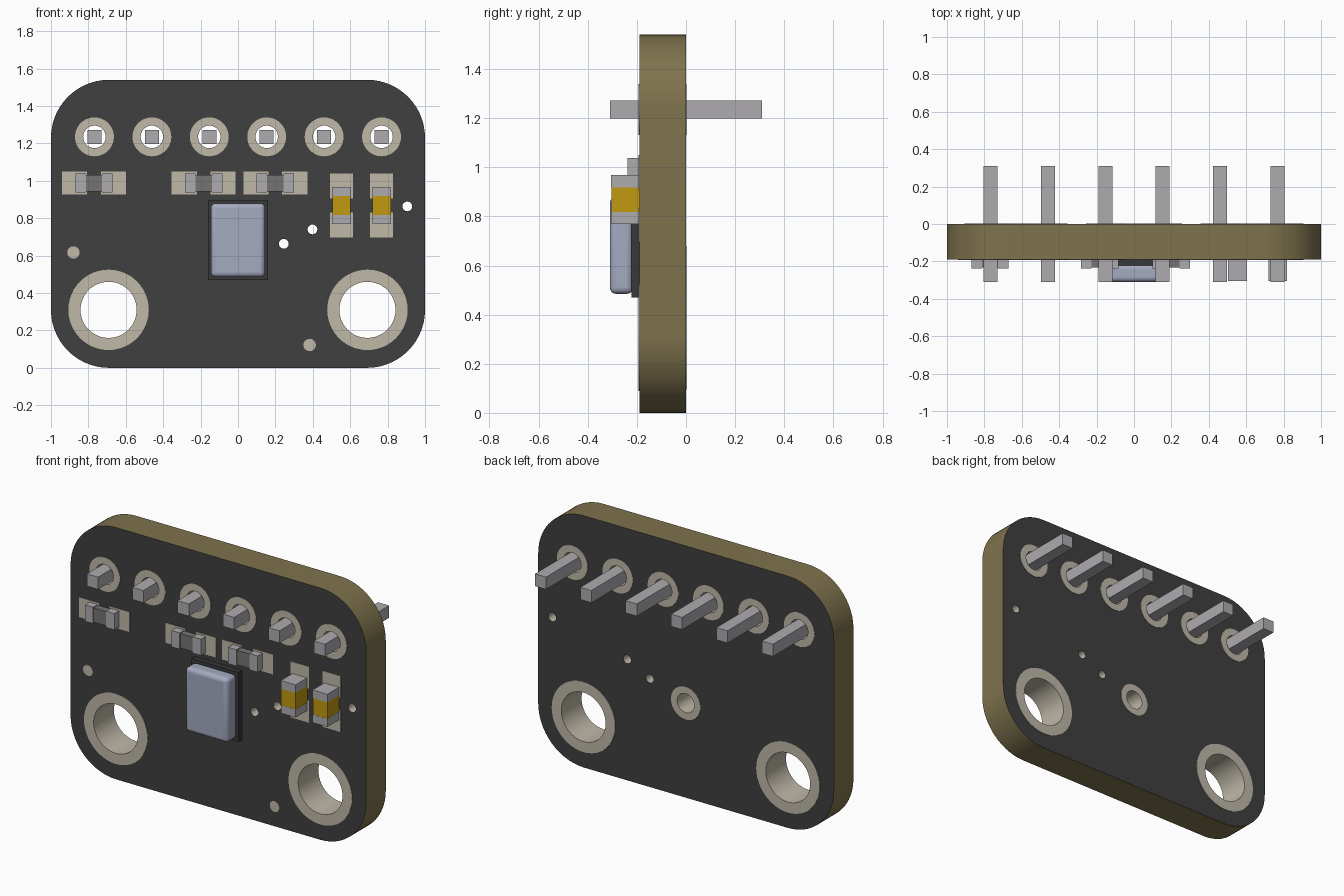
import bpy, bmesh
from math import cos, sin, pi, radians
from mathutils import Matrix, Vector

default = bpy.data.objects.get("Cube")
if default:
    bpy.data.objects.remove(default, do_unlink=True)


def material(name, r, g, b):
    m = bpy.data.materials.new(name)
    m.use_nodes = True
    m.diffuse_color = (r, g, b, 1)
    m.node_tree.nodes["Principled BSDF"].inputs["Base Color"].default_value = (r, g, b, 1)
    return m


MASK = material("black solder mask", 0.05, 0.05, 0.05)
CORE = material("olive board edge", 0.21, 0.17, 0.075)
PAD = material("pale plated pad", 0.52, 0.48, 0.39)
PIN = material("pin grey", 0.42, 0.41, 0.43)
CHIP = material("resistor dark grey", 0.18, 0.175, 0.17)
GOLD = material("capacitor gold", 0.53, 0.32, 0.005)
CAN = material("pale blue metal", 0.37, 0.4, 0.53)
BASE = material("sensor base black", 0.04, 0.04, 0.04)

FRONT = -0.19   # front face of the board; the back face is y = 0
PLATE = 0.003   # thickness of the copper plates


def circle(x, z, r, n=48):
    return [(x + r * cos(2 * pi * i / n), z + r * sin(2 * pi * i / n)) for i in range(n)]


def rounded_rect(w, h, cx, cz, r, n=14):
    pts = []
    for k, (sx, sz) in enumerate(((1, 1), (-1, 1), (-1, -1), (1, -1))):
        for i in range(n + 1):
            a = pi / 2 * (k + i / n)
            pts.append((cx + sx * (w / 2 - r) + r * cos(a), cz + sz * (h / 2 - r) + r * sin(a)))
    return pts


def select_only(ob):
    bpy.ops.object.select_all(action='DESELECT')
    ob.select_set(True)
    bpy.context.view_layer.objects.active = ob


def slab(name, outlines, y0, y1, *mats):
    """Extrude x-z outlines (first is the rim, the rest are holes) from y0 to y1."""
    cu = bpy.data.curves.new(name, 'CURVE')
    cu.dimensions = '2D'
    cu.fill_mode = 'BOTH'
    cu.extrude = (y1 - y0) / 2
    for pts in outlines:
        s = cu.splines.new('POLY')
        s.points.add(len(pts) - 1)
        for p, (x, z) in zip(s.points, pts):
            p.co = (x, z, 0, 1)
        s.use_cyclic_u = True
    ob = bpy.data.objects.new(name, cu)
    bpy.context.collection.objects.link(ob)
    select_only(ob)
    bpy.ops.object.convert(target='MESH')
    me = ob.data
    me.transform(Matrix.Translation((0, (y0 + y1) / 2, 0)) @ Matrix.Rotation(pi / 2, 4, 'X'))
    bm = bmesh.new()
    bm.from_mesh(me)
    bmesh.ops.remove_doubles(bm, verts=bm.verts, dist=1e-5)
    bmesh.ops.recalc_face_normals(bm, faces=bm.faces)
    bm.to_mesh(me)
    bm.free()
    me.materials.clear()
    for m in mats:
        me.materials.append(m)
    for f in me.polygons:
        f.material_index = 0
    bpy.ops.object.shade_smooth_by_angle(angle=radians(30))
    return ob


def box(name, x, y0, y1, z, w, h, mat, bevel=0):
    me = bpy.data.meshes.new(name)
    bm = bmesh.new()
    bmesh.ops.create_cube(bm, size=1)
    bmesh.ops.scale(bm, verts=bm.verts, vec=Vector((w, y1 - y0, h)))
    bm.to_mesh(me)
    bm.free()
    me.materials.append(mat)
    ob = bpy.data.objects.new(name, me)
    ob.location = (x, (y0 + y1) / 2, z)
    bpy.context.collection.objects.link(ob)
    if bevel:
        mod = ob.modifiers.new("Bevel", 'BEVEL')
        mod.width = bevel
        mod.segments = 4
        select_only(ob)
        bpy.ops.object.shade_smooth_by_angle(angle=radians(40))
    return ob


# Hole layout: x, z, hole radius, pad radius
pin_holes = [((i - 2.5) * 0.307, 1.235, 0.06, 0.104) for i in range(6)]
mount_holes = [(s * 0.692, 0.31, 0.15, 0.215) for s in (-1, 1)]
port = (0, 0.58, 0.058, 0.1)
vias = [(0.245, 0.663, 0.026), (0.398, 0.74, 0.026), (0.905, 0.863, 0.026)]
holes = [h[:3] for h in pin_holes + mount_holes + [port]] + vias

# Board: masked faces, olive rim, plated hole walls
board = slab("circuit_board",
             [rounded_rect(2, 1.54, 0, 0.77, 0.31)] + [circle(*h) for h in holes],
             FRONT, 0, MASK, CORE, PAD)
for f in board.data.polygons:
    if abs(f.normal.y) < 0.5:
        c = f.center
        in_hole = any((c.x - x) ** 2 + (c.z - z) ** 2 < (r * 1.05) ** 2 for x, z, r in holes)
        f.material_index = 2 if in_hole else 1


# Ring pads around the holes
def ring(name, x, z, r, outer, sides=("front", "back")):
    for side in sides:
        y0, y1 = (FRONT - PLATE, FRONT) if side == "front" else (0, PLATE)
        slab(f"{name}_{side}", [circle(x, z, outer), circle(x, z, r)], y0, y1, PAD)


for h in pin_holes:
    ring("pin_pad", *h)
    box("header_pin", h[0], -0.31, 0.31, h[1], 0.075, 0.075, PIN)
for h in mount_holes:
    ring("mounting_pad", *h)
ring("port_pad", *port, sides=("back",))

# Small round alignment marks on the front
for x, z in ((-0.88, 0.617), (0.383, 0.122)):
    slab("alignment_mark", [circle(x, z, 0.033)], FRONT - PLATE, FRONT, PAD)


# Two-ended surface parts, lying along x or standing along z
def chip(name, x, z, upright, depth, cap, inset, mat):
    length, width = 0.2, 0.1

    def piece(label, off, l, w, d, m):
        px, pz, sx, sz = (x, z + off, w, l) if upright else (x + off, z, l, w)
        box(f"{name}_{label}", px, FRONT - d, FRONT, pz, sx, sz, m)

    piece("body", 0, length - 2 * cap, width - 2 * inset, depth - inset, mat)
    for s in (-1, 1):
        piece("end", s * (length - cap) / 2, cap, width, depth, PIN)
        piece("pad", s * 0.104, 0.135, 0.122, PLATE, PAD)


for x in (-0.77, -0.184, 0.2):
    chip("resistor", x, 0.988, False, 0.048, 0.056, 0.006, CHIP)
for x in (0.553, 0.768):
    chip("capacitor", x, 0.868, True, 0.115, 0.05, 0.001, GOLD)

# Sensor: dark base with a rounded metal can
box("sensor_base", 0, FRONT - 0.032, FRONT, 0.682, 0.32, 0.425, BASE)
box("sensor_can", 0, -0.31, -0.215, 0.682, 0.29, 0.395, CAN, bevel=0.025)
